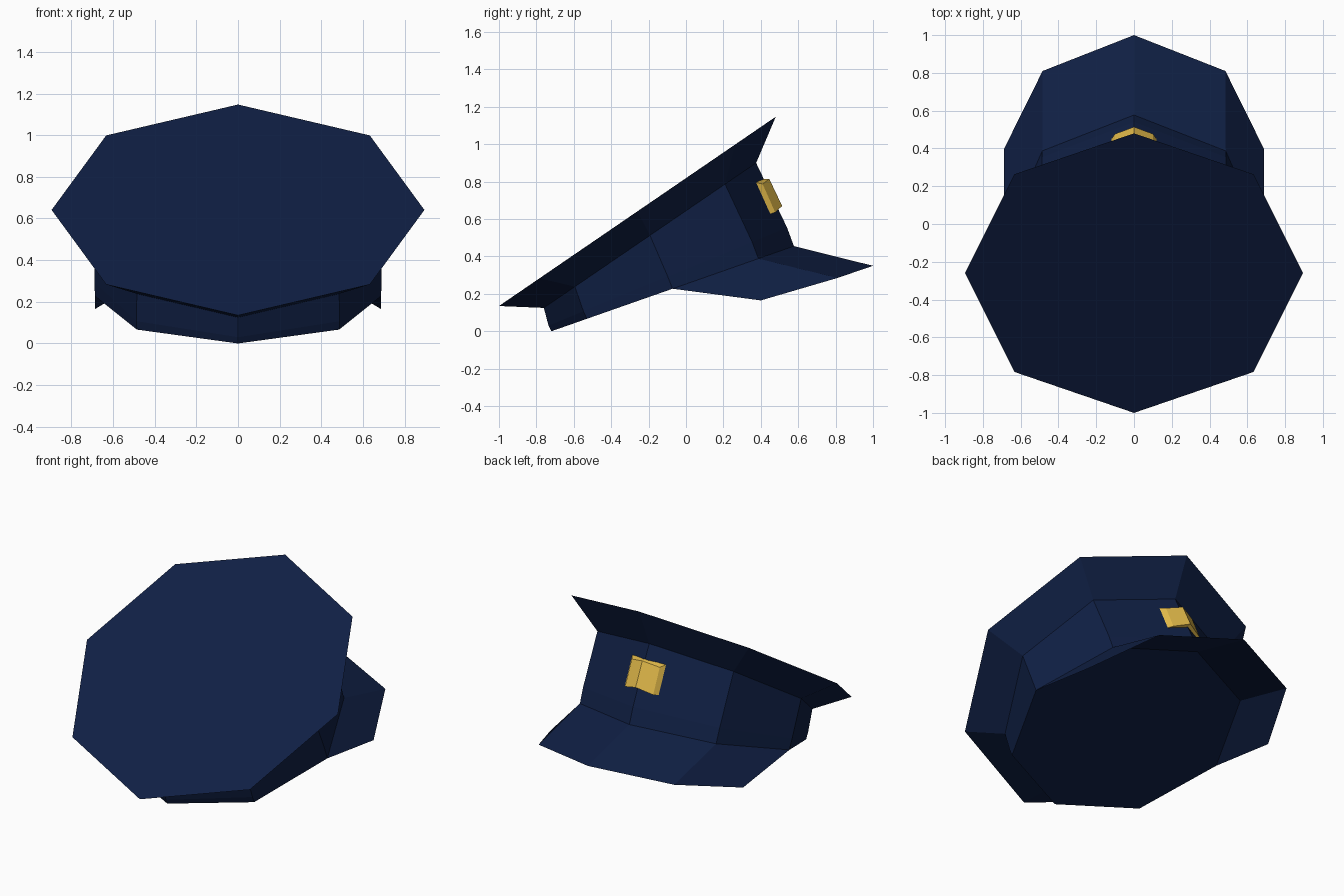
import bpy, bmesh
from math import sin, cos, pi

if "Cube" in bpy.data.objects:
    bpy.data.objects.remove(bpy.data.objects["Cube"])


def material(name, rgb):
    m = bpy.data.materials.new(name)
    m.diffuse_color = (*rgb, 1)
    m.use_nodes = True
    m.node_tree.nodes["Principled BSDF"].inputs["Base Color"].default_value = m.diffuse_color
    return m


navy = material("navy", (0.005, 0.014, 0.058))
gold = material("gold", (0.78, 0.5, 0.07))


def build(name, verts, faces, mat, closed=True):
    bm = bmesh.new()
    vs = [bm.verts.new(v) for v in verts]
    for f in faces:
        bm.faces.new([vs[i] for i in f])
    if closed:
        bmesh.ops.recalc_face_normals(bm, faces=bm.faces)
    me = bpy.data.meshes.new(name)
    bm.to_mesh(me)
    bm.free()
    me.materials.append(mat)
    ob = bpy.data.objects.new(name, me)
    bpy.context.collection.objects.link(ob)
    return ob


def ring(rx, back, front):
    """Tilted octagon through the (y, z) points at back and front."""
    cy, cz = (back[0] + front[0]) / 2, (back[1] + front[1]) / 2
    ry, rz = (front[0] - back[0]) / 2, (front[1] - back[1]) / 2
    return [(rx * sin(k * pi / 4), cy + ry * cos(k * pi / 4), cz + rz * cos(k * pi / 4))
            for k in range(8)]


def loft(name, rings, mat, cap):
    """Join matching rings; cap lists the end faces as ring indices."""
    n = len(rings[0])
    last = (len(rings) - 1) * n
    faces = [list(c) for c in cap] + [[last + i for i in c] for c in cap]
    for r in range(len(rings) - 1):
        for i in range(n):
            j = (i + 1) % n
            faces.append([r * n + i, r * n + j, (r + 1) * n + j, (r + 1) * n + i])
    return build(name, [v for r in rings for v in r], faces, mat)


# Cap: band, crown, flare and flat tilted top
band = ring(0.687, (-0.72, 0.0), (0.577, 0.455))
bend = ring(0.689, (-0.735, 0.03), (0.54, 0.555))
seam = ring(0.687, (-0.76, 0.125), (0.375, 0.90))
top = ring(0.895, (-1.0, 0.135), (0.48, 1.147))
loft("cap_body", [band, bend, seam, top], navy, [range(8)])

# Visor: thin sheet from the front of the band, drooping at the sides
inner = [band[k] for k in (6, 7, 0, 1, 2)]
half = [(0.687, 0.40, 0.165), (0.484, 0.81, 0.285)]
outer = [(-x, y, z) for x, y, z in half] + [(0, 1.0, 0.35)] + half[::-1]
build("visor", inner + outer,
      [[i, i + 1, i + 6, i + 5] for i in range(4)], navy, closed=False)


# Badge: folded plate on the front of the crown
def badge_ring(back_mid, front_mid, front_side, back_side):
    return [(0, *back_mid), (0.12, *back_side), (0.10, *front_side),
            (0, *front_mid), (-0.10, *front_side), (-0.12, *back_side)]


loft("badge", [badge_ring((0.41, 0.815), (0.445, 0.815), (0.41, 0.787), (0.375, 0.795)),
               badge_ring((0.48, 0.655), (0.514, 0.67), (0.477, 0.635), (0.45, 0.628))],
     gold, [(0, 1, 2, 3), (0, 3, 4, 5)])
